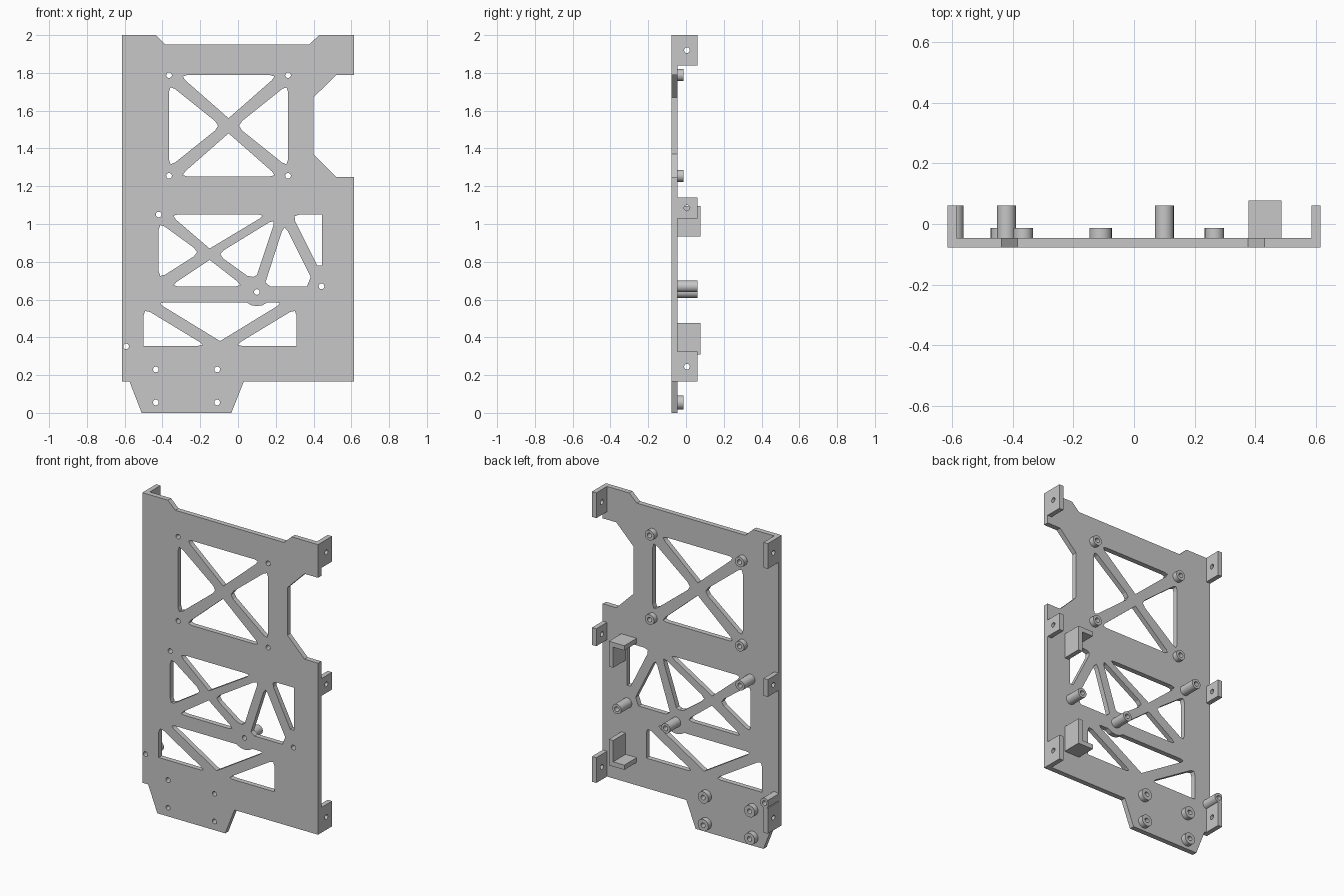
import bpy
import bmesh
import math
from mathutils import Matrix, Vector

cube = bpy.data.objects.get("Cube")
if cube:
    bpy.data.objects.remove(cube, do_unlink=True)

# Single plain grey material
grey = bpy.data.materials.new("plain_light_grey")
grey.use_nodes = True
GREY = (0.57, 0.57, 0.57, 1)
grey.diffuse_color = GREY
grey.node_tree.nodes["Principled BSDF"].inputs["Base Color"].default_value = GREY

# Depth levels, front to back
FRONT, BACK, BOSS_END, TAB_END, CRADLE_END = -0.078, -0.046, -0.013, 0.061, 0.078
EDGE = 0.615
WALL = 0.03
HOLE = 0.015

# Local profile axes: FACING draws in x-z and extrudes in y, SIDEWAYS draws in y-z
FACING = Matrix.Rotation(math.pi / 2, 4, "X")
SIDEWAYS = Matrix(((0, 0, 1, 0), (1, 0, 0, 0), (0, 1, 0, 0), (0, 0, 0, 1)))


def circle(center, radius, sides=24):
    """Circle that stays flush with the plate's long edge."""
    return [(max(center[0] + radius * math.cos(math.tau * i / sides), -EDGE),
             center[1] + radius * math.sin(math.tau * i / sides)) for i in range(sides)]


def rectangle(left, bottom, right, top):
    return [(left, bottom), (right, bottom), (right, top), (left, top)]


def blunt(points, cut=0.04):
    """Round off the acute corners of a window outline."""
    corners = [Vector(p) for p in points]
    result = []
    for i, corner in enumerate(corners):
        before = corners[i - 1] - corner
        after = corners[(i + 1) % len(corners)] - corner
        if before.angle(after) > math.radians(85):
            result.append(corner)
            continue
        a = corner + before.normalized() * min(cut, before.length * 0.4)
        b = corner + after.normalized() * min(cut, after.length * 0.4)
        result += [a, (a + b + corner * 2) / 4, b]
    return result


def flip(points, axis, center):
    return [tuple(2 * center - v if k == axis else v for k, v in enumerate(p)) for p in points]


def prism(name, loops, start, end, frame, smooth=False):
    """Extrude an outline with holes between two levels."""
    curve = bpy.data.curves.new(name + "_profile", "CURVE")
    curve.dimensions = "2D"
    curve.fill_mode = "BOTH"
    curve.extrude = abs(end - start) / 2
    for loop in loops:
        spline = curve.splines.new("POLY")
        spline.points.add(len(loop) - 1)
        for point, co in zip(spline.points, loop):
            point.co = (co[0], co[1], 0, 1)
        spline.use_cyclic_u = True
    helper = bpy.data.objects.new(name + "_profile", curve)
    bpy.context.scene.collection.objects.link(helper)
    graph = bpy.context.evaluated_depsgraph_get()
    mesh = bpy.data.meshes.new_from_object(helper.evaluated_get(graph))
    bpy.data.objects.remove(helper, do_unlink=True)
    middle = (start + end) / 2
    offset = (0, middle, 0) if frame is FACING else (middle, 0, 0)
    mesh.transform(Matrix.Translation(offset) @ frame)
    bm = bmesh.new()
    bm.from_mesh(mesh)
    bmesh.ops.remove_doubles(bm, verts=bm.verts, dist=0.0001)
    bmesh.ops.recalc_face_normals(bm, faces=bm.faces)
    for face in bm.faces:
        face.smooth = False
        face.material_index = 0
    bm.to_mesh(mesh)
    bm.free()
    mesh.name = name
    mesh.materials.clear()
    mesh.materials.append(grey)
    obj = bpy.data.objects.new(name, mesh)
    bpy.context.scene.collection.objects.link(obj)
    if smooth:
        bpy.ops.object.select_all(action="DESELECT")
        obj.select_set(True)
        bpy.context.view_layer.objects.active = obj
        bpy.ops.object.shade_smooth_by_angle(angle=math.radians(35))


# Plate outline
outline = [(-EDGE, .165), (-.574, .165), (-.51, 0), (-.035, 0), (.03, .165), (EDGE, .165),
           (EDGE, 1.25), (.52, 1.25), (.4, 1.37), (.4, 1.67), (.52, 1.79), (EDGE, 1.79),
           (EDGE, 2), (.43, 2), (.376, 1.95), (-.384, 1.95), (-.436, 2), (-EDGE, 2)]

# Upper crossed window
mid_x, mid_z = -.05, 1.52
top_gap = [(mid_x - .26, 1.788), (mid_x + .26, 1.788), (mid_x, mid_z + .04)]
left_gap = [(-.365, mid_z + .22), (mid_x - .04, mid_z), (-.365, mid_z - .22)]
windows = [top_gap, flip(top_gap, 1, mid_z), left_gap, flip(left_gap, 0, mid_x)]

# Middle crossed window with its slanted neighbours
windows += [
    [(-.36, 1.05), (.15, 1.05), (-.15, .87)],
    [(-.42, 1.01), (-.2, .85), (-.42, .71)],
    [(-.36, .67), (-.15, .81), (.03, .67)],
    [(-.11, .84), (.2, 1.03), (.1, .73), (.08, .72), (.05, .725)],
    [(.245, 1), (.385, .72), (.365, .67), (.17, .67), (.145, .69)],
    [(.285, 1.05), (.445, 1.05), (.445, .78), (.42, .78)],
]

# Lower braced window, its top edge bulging around a screw
low_left = [(-.5, .555), (-.17, .355), (-.5, .355)]
windows += [low_left, flip(low_left, 0, -.095),
            [(-.43, .585), (.045, .585), (.07, .57), (.1, .565), (.13, .57), (.155, .585),
             (.24, .585), (-.095, .38)]]

# Screw positions
upper_screws = [(x, z) for x in (-.365, .265) for z in (1.255, 1.788)]
lower_screws = [(x, z) for x in (-.435, -.11) for z in (.055, .23)]
long_screws = [(-.42, 1.05), (.1, .64), (.442, .67), (-.592, .352)]
screws = upper_screws + lower_screws + long_screws

prism("mounting_plate",
      [outline] + [blunt(w) for w in windows] + [circle(s, HOLE) for s in screws],
      FRONT, BACK, FACING)

# Standoffs
for label, places, radius, tip in (("upper_boss", upper_screws, .032, BOSS_END),
                                   ("lower_boss", lower_screws, .037, BOSS_END),
                                   ("long_standoff", long_screws, .031, TAB_END)):
    for place in places:
        # overlap slightly into the plate so the parts join
        prism(label, [circle(place, radius), circle(place, HOLE)],
              BACK - .002, tip, FACING, smooth=True)

# Side tabs, mirrored on both long edges
for label, low, high in (("bottom_tab", .165, .325), ("middle_tab", 1.03, 1.14),
                         ("top_tab", 1.84, 2)):
    for side in (-1, 1):
        prism(label, [rectangle(BACK - .002, low, TAB_END, high),
                      circle((.005, (low + high) / 2), HOLE)],
              side * EDGE, side * (EDGE - WALL), SIDEWAYS)

# Corner cradles: an outer wall with a shelf at the far end
for label, low, high, shelf in (("upper_cradle", .935, 1.095, 1.095 - WALL),
                                ("lower_cradle", .31, .475, .31)):
    inner, outer = .377, .485
    prism(label, [rectangle(outer - WALL, low, outer, high)],
          BACK - .002, CRADLE_END, FACING)
    prism(label + "_shelf", [rectangle(inner, shelf, outer - WALL, shelf + WALL)],
          BACK - .002, CRADLE_END, FACING)
